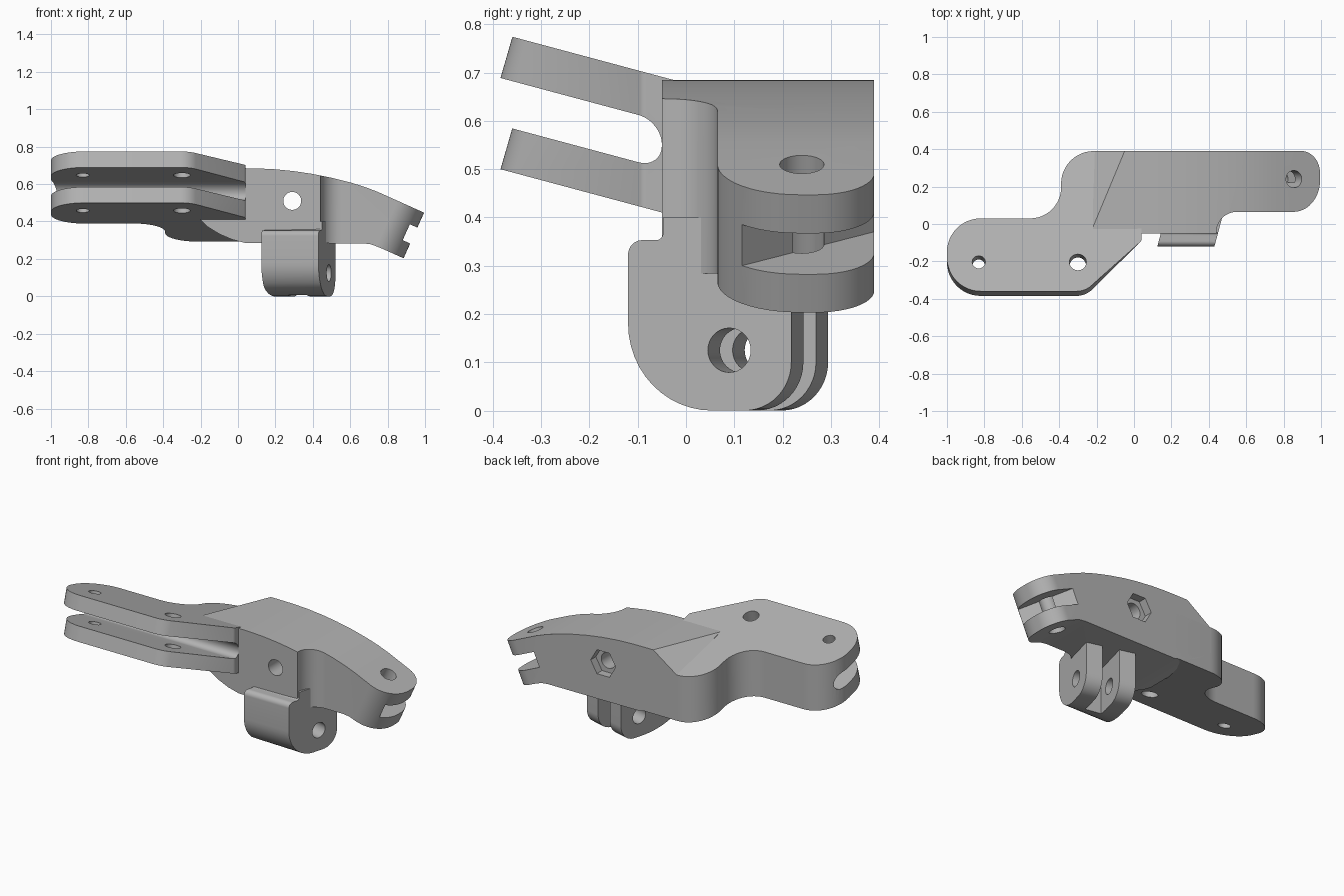
import bpy, bmesh
from math import sin, cos, tan, pi, radians, acos
from mathutils import Matrix, Vector

if "Cube" in bpy.data.objects:
    bpy.data.objects.remove(bpy.data.objects["Cube"])

grey = bpy.data.materials.new("plain grey")
grey.use_nodes = True
grey.diffuse_color = (0.45, 0.45, 0.45, 1)
grey.node_tree.nodes["Principled BSDF"].inputs["Base Color"].default_value = grey.diffuse_color

ALONG_X = Matrix(((0, 0, 1, 0), (1, 0, 0, 0), (0, 1, 0, 0), (0, 0, 0, 1)))  # (y, z) profiles
ALONG_Y = Matrix.Rotation(pi / 2, 4, 'X')                                  # (x, z) profiles


def rounded(corners, steps=12):
    """Closed outline from (x, y, radius) corners with arc fillets."""
    out = []
    n = len(corners)
    for i, (x, y, r) in enumerate(corners):
        p = Vector((x, y))
        if r == 0:
            out.append(p)
            continue
        a = (Vector(corners[i - 1][:2]) - p).normalized()
        b = (Vector(corners[(i + 1) % n][:2]) - p).normalized()
        half = acos(max(-1, min(1, a.dot(b)))) / 2
        centre = p + (a + b).normalized() * (r / sin(half))
        start = p + a * (r / tan(half)) - centre
        end = p + b * (r / tan(half)) - centre
        sweep = start.angle_signed(end)
        for k in range(steps + 1):
            t = -sweep * k / steps
            out.append(centre + Vector((start.x * cos(t) - start.y * sin(t),
                                        start.x * sin(t) + start.y * cos(t))))
    return out


def circle(x, y, r, n=32):
    return [(x + r * cos(2 * pi * k / n), y + r * sin(2 * pi * k / n)) for k in range(n)]


def prism(name, outline, low, high, matrix=Matrix()):
    bm = bmesh.new()
    face = bm.faces.new([bm.verts.new((p[0], p[1], low)) for p in outline])
    ext = bmesh.ops.extrude_face_region(bm, geom=[face])
    for v in ext["geom"]:
        if isinstance(v, bmesh.types.BMVert):
            v.co.z = high
    bmesh.ops.transform(bm, matrix=matrix, verts=bm.verts)
    bmesh.ops.recalc_face_normals(bm, faces=bm.faces)
    mesh = bpy.data.meshes.new(name)
    bm.to_mesh(mesh)
    bm.free()
    mesh.materials.append(grey)
    obj = bpy.data.objects.new(name, mesh)
    bpy.context.scene.collection.objects.link(obj)
    return obj


def combine(obj, other, operation='DIFFERENCE'):
    mod = obj.modifiers.new("combine", 'BOOLEAN')
    mod.operation, mod.solver, mod.object = operation, 'EXACT', other
    bpy.context.view_layer.update()
    result = bpy.data.meshes.new_from_object(obj.evaluated_get(bpy.context.evaluated_depsgraph_get()))
    obj.modifiers.clear()
    obj.data = result
    bpy.data.objects.remove(other)


def warp(obj, rule):
    # triangulated first, so that bent faces stay well defined
    bm = bmesh.new()
    bm.from_mesh(obj.data)
    bmesh.ops.triangulate(bm, faces=[f for f in bm.faces if len(f.verts) > 4])
    for v in bm.verts:
        v.co = rule(*v.co)
    bmesh.ops.recalc_face_normals(bm, faces=bm.faces)
    bm.to_mesh(obj.data)
    bm.free()


def clamp(t):
    return max(0.0, min(1.0, t))


# Sloping two-plate fork, built level and then sheared
fork = prism("sloping_fork", rounded([
    (0.04, 0.39, 0), (-0.39, 0.39, 0.175), (-0.39, 0.03, 0.165), (-1, 0.03, 0.18),
    (-1, -0.372, 0.18), (-0.26, -0.372, 0.12), (0.04, -0.09, 0.02)]), -0.281, 0)
combine(fork, prism("slot", rounded([
    (-0.6, -0.092, 0), (-0.05, -0.092, 0.048), (-0.05, -0.19, 0.048), (-0.6, -0.19, 0)]),
    -1.2, 0.2, ALONG_X))
for x, r in ((-0.83, 0.035), (-0.3, 0.045)):
    combine(fork, prism("pin_hole", circle(x, -0.215, r), -0.5, 0.2))


def slope_fork(x, y, z):
    middle = -0.046 if z > -0.14 else -0.235
    y += (z - middle) * 0.268 * clamp((-0.1 - y) / 0.1)
    return Vector((x, y, z + 0.678 - 0.268 * y))


warp(fork, slope_fork)

# Curved arm: plan outline crossed with a side profile
arm = prism("curved_arm", rounded([
    (-0.22, -0.05, 0), (0.44, -0.05, 0), (0.44, 0.065, 0.11), (0.995, 0.065, 0.17),
    (0.995, 0.39, 0.12), (-0.22, 0.39, 0)]), 0.1, 0.8)
warp(arm, lambda x, y, z: Vector((x + (z - 0.447) * 0.45 * clamp((x - 0.55) / 0.15), y, z)))
profile = prism("side_profile", [
    (-0.4, 0.685), (0, 0.685), (0.1, 0.684), (0.2, 0.679), (0.3, 0.669), (0.4, 0.654), (0.5, 0.634),
    (0.6, 0.609), (0.68, 0.584), (0.75, 0.557), (1.2, 0.355), (1.2, 0.062), (0.77, 0.255), (0.74, 0.267),
    (0.71, 0.278), (0.67, 0.283), (0.04, 0.285), (-0.03, 0.303), (-0.1, 0.333), (-0.16, 0.37), (-0.2, 0.41),
    (-0.4, 0.45)], -0.6, 0.2, ALONG_Y)

# Ramp where the arm runs down onto the fork
p, q, s = Vector((-0.05, 0.39, 0.685)), Vector((-0.2, 0.03, 0.685)), Vector((-0.2, 0.39, 0.58))
normal = (q - p).cross(s - p)
if normal.z < 0:
    normal.negate()
bm = bmesh.new()
bm.from_mesh(profile.data)
bmesh.ops.bisect_plane(bm, geom=bm.verts[:] + bm.edges[:] + bm.faces[:], plane_co=p,
                       plane_no=normal, clear_outer=True)
bmesh.ops.holes_fill(bm, edges=[e for e in bm.edges if e.is_boundary], sides=0)
bmesh.ops.recalc_face_normals(bm, faces=bm.faces)
bm.to_mesh(profile.data)
bm.free()
combine(arm, profile, 'INTERSECT')

# Bolt hole with a hexagonal nut recess at the back
combine(arm, prism("bolt_hole", circle(0.29, 0.51, 0.048), -0.6, 0.2, ALONG_Y))
combine(arm, prism("nut_recess", circle(0.29, 0.51, 0.085, 6), -0.5, -0.34, ALONG_Y))

# Slotted tip with a slanted slot floor and a pin hole
tilt = Matrix.Rotation(radians(24), 4, 'Y')
combine(arm, prism("tip_slot", [(0, 0.055), (-0.25, 0.452), (0.2, 0.452), (0.2, 0.055)],
                   -0.0465, 0.0465, Matrix.Translation((0.935, 0, 0.327)) @ tilt))
combine(arm, prism("tip_hole", circle(0, 0, 0.046), -0.5, 0.3,
                   Matrix.Translation((0.855, 0.24, 0.51)) @ tilt))

# Two-pronged lug below, turned to face slightly forward
lug = prism("hinge_lug", rounded([
    (0, 0, 0.18), (0.35, 0, 0.1), (0.35, 0.4, 0), (0.075, 0.4, 0), (0.075, 0.353, 0.015), (0, 0.353, 0.03)]),
    -0.295, 0, ALONG_X)
combine(lug, prism("lug_gap", [(0.13, -0.1), (0.5, -0.1), (0.5, 0.29), (0.13, 0.29)], -0.198, -0.097, ALONG_X))
combine(lug, prism("lug_hole", circle(0.217, 0.125, 0.046), -0.5, 0.2, ALONG_X))


def turn_lug(a, b, z):
    w = clamp((b - 0.06) / 0.1)
    c, s = cos(radians(15)), sin(radians(15))
    return Vector((0.43 + b * s + a * (c * w + (1 - w) / c), -0.12 + b * c - a * s * w, z))


warp(lug, turn_lug)

# Smooth curves, sharp edges
bpy.ops.object.select_all(action='DESELECT')
for obj in (fork, arm, lug):
    obj.select_set(True)
bpy.context.view_layer.objects.active = arm
bpy.ops.object.shade_smooth_by_angle(angle=radians(25))
